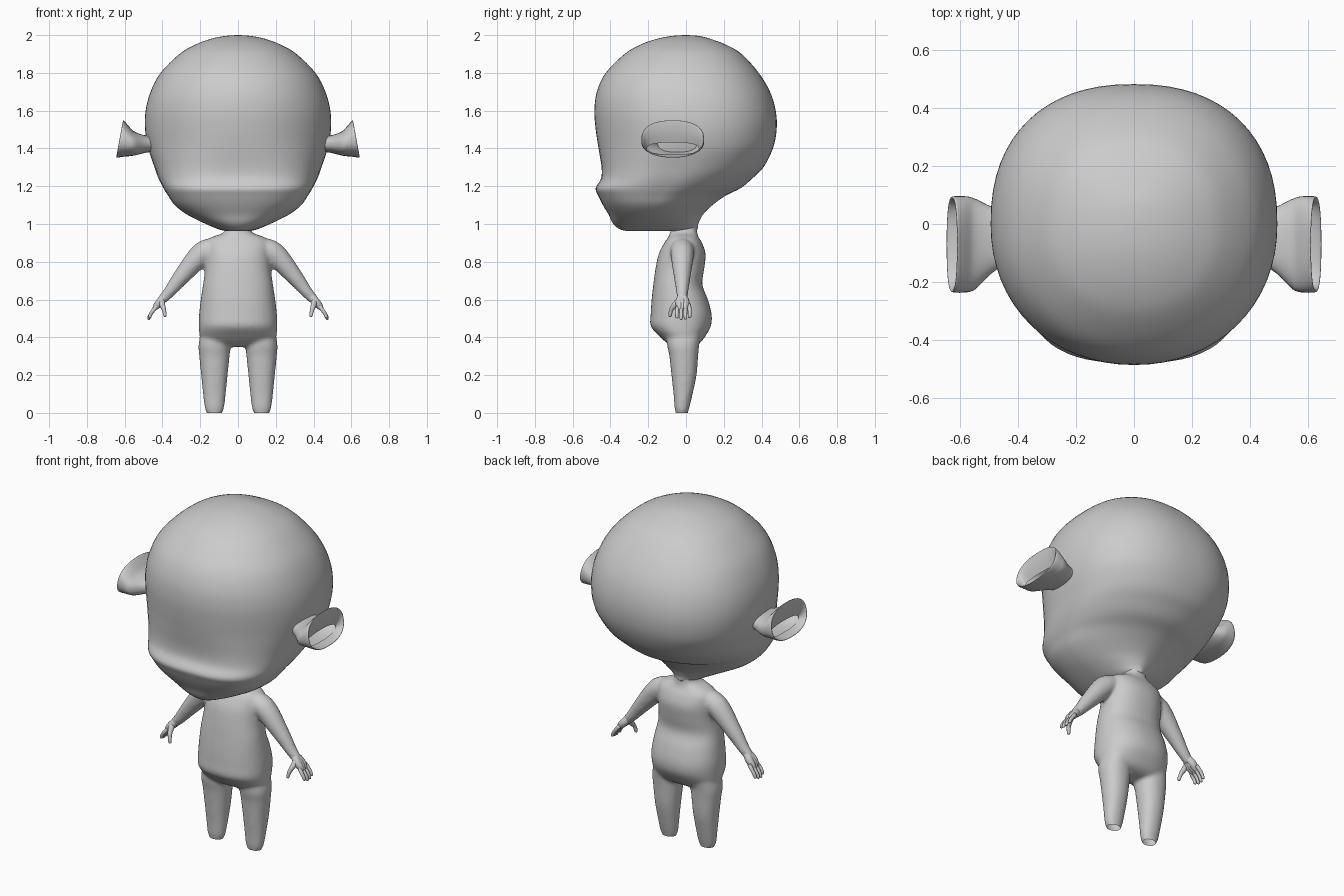
import bpy, bmesh, math
from mathutils import Vector

cube = bpy.data.objects.get("Cube")
if cube:
    bpy.data.objects.remove(cube)

GREY = (0.6, 0.6, 0.6, 1)
clay = bpy.data.materials.new("plain grey")
clay.use_nodes = True
clay.diffuse_color = GREY
clay.node_tree.nodes["Principled BSDF"].inputs["Base Color"].default_value = GREY


def curve_rows(rows, steps):
    """Smooth spline through rows of numbers."""
    rows = [Vector(r) for r in rows]
    out = []
    for i in range(len(rows) - 1):
        a, b = rows[max(i - 1, 0)], rows[i]
        c, d = rows[i + 1], rows[min(i + 2, len(rows) - 1)]
        for k in range(steps):
            t = k / steps
            out.append(b + (c - a) * t / 2 + (a * 2 - b * 5 + c * 4 - d) * t * t / 2
                       + (b * 3 - a - c * 3 + d) * t ** 3 / 2)
    return out + [rows[-1]]


def spow(v, n):
    return math.copysign(abs(v) ** (2 / n), v)


def level_ring(row, xc=0, nf=2.3, nb=2.3, count=48):
    """Horizontal ring from height, half width, front y and back y."""
    z, w, front, back = row
    mid, half = (front + back) / 2, (back - front) / 2
    ring = []
    for i in range(count):
        a = math.tau * i / count
        n = nb if math.sin(a) > 0 else nf
        ring.append(Vector((xc + w * spow(math.cos(a), n), mid + half * spow(math.sin(a), n), z)))
    return ring


def loft(bm, rings, caps=True):
    loops = [[bm.verts.new(p) for p in ring] for ring in rings]
    n = len(loops[0])
    for lo, hi in zip(loops, loops[1:]):
        for i in range(n):
            j = (i + 1) % n
            bm.faces.new((lo[i], lo[j], hi[j], hi[i]))
    if caps:
        bm.faces.new(loops[0][::-1])
        bm.faces.new(loops[-1])


def tube(bm, points, steps=4, count=16):
    """Round limb along points of x, y, z and radius."""
    path = curve_rows(points, steps)
    rings = []
    for i, p in enumerate(path):
        way = path[min(i + 1, len(path) - 1)].xyz - path[max(i - 1, 0)].xyz
        turn = way.to_track_quat('Z', 'Y')
        rings.append([p.xyz + turn @ Vector((math.cos(a), math.sin(a), 0)) * p.w
                      for a in (math.tau * k / count for k in range(count))])
    loft(bm, rings)


def finish(bm, name, mirror=False):
    mesh = bpy.data.meshes.new(name)
    bm.to_mesh(mesh)
    bm.free()
    mesh.materials.append(clay)
    mesh.shade_smooth()
    obj = bpy.data.objects.new(name, mesh)
    bpy.context.collection.objects.link(obj)
    if mirror:
        obj.modifiers.new("Mirror", 'MIRROR').use_mirror_merge = False
    return obj


# Head: stacked rings with a wide muzzle and a nape running into the neck
head_rows = [
    (.962, .04, -.27, -.02), (.968, .09, -.34, .055), (1, .17, -.385, .065), (1.05, .27, -.41, .09),
    (1.1, .335, -.44, .14), (1.15, .37, -.465, .21), (1.19, .395, -.478, .29), (1.24, .42, -.45, .35),
    (1.3, .442, -.447, .41), (1.4, .475, -.463, .46), (1.5, .492, -.478, .48), (1.6, .489, -.485, .475),
    (1.7, .463, -.472, .445), (1.8, .41, -.425, .385), (1.9, .31, -.325, .295), (1.95, .225, -.24, .21),
    (1.98, .145, -.155, .13), (1.995, .073, -.08, .07), (2, .01, -.01, .01)]
bm = bmesh.new()
rings = []
for row in curve_rows(head_rows, 4):
    muzzle = math.exp(-((row[0] - 1.2) / .16) ** 2)
    nape = min(max((row[0] - 1.05) / .35, 0), 1)
    rings.append(level_ring(row, nf=2.1 + .7 * muzzle, nb=1.7 + .6 * nape, count=64))
loft(bm, rings)
finish(bm, "head")

# Ears: flared cups with a rim turned inward round a low opening
ear_rows = [  # x, middle z, half depth, half height
    (.43, 1.425, .09, .04), (.49, 1.423, .115, .046), (.55, 1.426, .158, .064),
    (.59, 1.44, .166, .083), (.623, 1.45, .165, .098), (.625, 1.447, .157, .09),
    (.612, 1.425, .148, .062), (.59, 1.4, .138, .032)]
bm = bmesh.new()
rings = []
for x, zc, ry, rz in curve_rows(ear_rows, 4):
    ring = []
    for i in range(40):
        a = math.tau * i / 40
        z = rz * spow(math.sin(a), 2.4)
        lean = max(x - .55, 0) * -2.4 * z
        ring.append(Vector((x + lean, -.07 + (x < .55) * (.55 - x) * .25 + ry * spow(math.cos(a), 2.4), zc + z)))
    rings.append(ring)
loft(bm, rings, caps=False)
finish(bm, "ears", mirror=True)

# Body: torso, legs and arms fused into one smooth skin
torso_rows = [
    (.35, .13, -.06, .04), (.37, .18, -.1, .075), (.41, .203, -.145, .105), (.46, .207, -.187, .132),
    (.52, .206, -.187, .136), (.6, .197, -.182, .116), (.68, .185, -.173, .086), (.76, .174, -.162, .096),
    (.84, .17, -.145, .104), (.9, .168, -.115, .085), (.93, .14, -.094, .066),
    (.95, .085, -.086, .06), (.975, .062, -.08, .058), (1.03, .07, -.08, .06)]
leg_rows = [
    (-.04, .03, -.045, .002), (0, .04, -.055, .01), (.025, .051, -.06, .017), (.1, .06, -.066, .035),
    (.2, .07, -.077, .056), (.3, .08, -.088, .064), (.36, .084, -.1, .07), (.43, .07, -.1, .08)]
arm_points = [(.11, -.02, .87, .058), (.19, -.02, .843, .063), (.3, -.02, .72, .045),
              (.36, -.02, .645, .033), (.405, -.02, .595, .026)]
bm = bmesh.new()
loft(bm, [level_ring(r) for r in curve_rows(torso_rows, 4)])
for side in (1, -1):
    legs = curve_rows(leg_rows, 4)
    loft(bm, [level_ring(r, side * (.125 + min(r[0], 0) * .1), 2.2, 2.2) for r in legs])
    tube(bm, [(side * x, y, z, r) for x, y, z, r in arm_points])
bmesh.ops.recalc_face_normals(bm, faces=bm.faces)
body = finish(bm, "body")
remesh = body.modifiers.new("Fuse", 'REMESH')
remesh.mode = 'VOXEL'
remesh.voxel_size = .01
remesh.use_smooth_shade = True
soften = body.modifiers.new("Soften", 'SMOOTH')
soften.iterations = 8

# Open the soles flat on the ground
fused = bpy.data.meshes.new_from_object(body.evaluated_get(bpy.context.evaluated_depsgraph_get()))
body.modifiers.clear()
bm = bmesh.new()
bm.from_mesh(fused)
bmesh.ops.bisect_plane(bm, geom=bm.verts[:] + bm.edges[:] + bm.faces[:], plane_co=(0, 0, 0),
                       plane_no=(0, 0, 1), clear_inner=True)
bm.to_mesh(body.data)
bm.free()
bpy.data.meshes.remove(fused)
body.data.shade_smooth()

# Hands: flat palm, four fingers and a thumb
bm = bmesh.new()
for y in (-.034, -.02, -.004):
    tube(bm, [(.385, -.02, .62, .022), (.41, y, .59, .022), (.432, y, .565, .018), (.447, y, .547, .008)])
for i in range(4):
    y = -.048 + i * .0225
    reach = 1 - .15 * abs(i - 1.4)
    tube(bm, [(.425, y * .8, .572, .011), (.447, y, .545, .0105),
              (.447 + .02 * reach, y, .545 - .03 * reach, .0095),
              (.447 + .027 * reach, y, .545 - .05 * reach, .008),
              (.447 + .028 * reach, y, .545 - .056 * reach, .003)], count=12)
tube(bm, [(.405, -.03, .6, .018), (.4, -.06, .57, .015), (.392, -.078, .545, .011),
          (.386, -.085, .515, .009), (.385, -.086, .508, .003)], count=12)
finish(bm, "hands", mirror=True)
